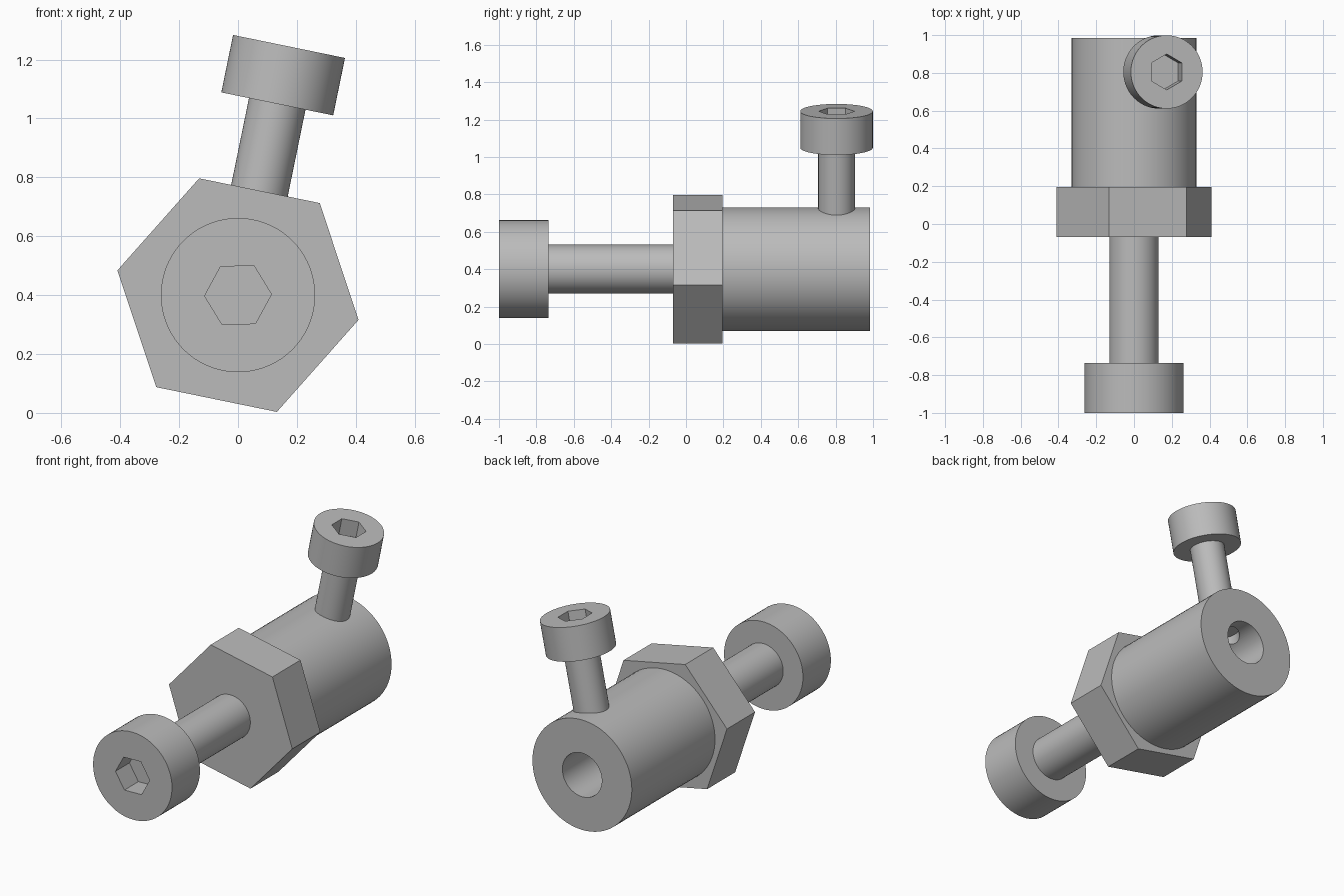
import bpy, bmesh
from math import radians, cos, sin, tau
from mathutils import Matrix

default = bpy.data.objects.get("Cube")
if default:
    bpy.data.objects.remove(default, do_unlink=True)

steel = bpy.data.materials.new("plain grey steel")
STEEL = (0.5, 0.5, 0.5, 1)
steel.diffuse_color = STEEL
steel.use_nodes = True
steel.node_tree.nodes["Principled BSDF"].inputs["Base Color"].default_value = STEEL

# Frames: local z points towards the head of each screw
TILT = 11.6
LONG = Matrix.Translation((0, 0, 0.4)) @ Matrix.Rotation(radians(90), 4, "X")
SIDE = Matrix.Translation((0, 0.805, 0.4)) @ Matrix.Rotation(radians(TILT), 4, "Y")


def turned(name, profile, frame, sides=72, angle=0):
    """Revolve a closed (radius, height) profile about the frame's z axis."""
    bm = bmesh.new()
    a = radians(angle)
    verts = [bm.verts.new((r * cos(a), r * sin(a), z)) for r, z in profile]
    edges = [bm.edges.new(p) for p in zip(verts, verts[1:])]
    bmesh.ops.spin(bm, geom=verts + edges, axis=(0, 0, 1), cent=(0, 0, 0),
                   angle=tau, steps=sides, use_merge=False)
    bmesh.ops.remove_doubles(bm, verts=bm.verts, dist=1e-5)
    bmesh.ops.dissolve_limit(bm, angle_limit=radians(0.5), verts=bm.verts, edges=bm.edges)
    bmesh.ops.recalc_face_normals(bm, faces=bm.faces)
    mesh = bpy.data.meshes.new(name)
    bm.to_mesh(mesh)
    bm.free()
    mesh.materials.append(steel)
    obj = bpy.data.objects.new(name, mesh)
    obj.matrix_world = frame
    bpy.context.collection.objects.link(obj)
    return obj


def rod(name, radius, low, high, frame, sides=72, angle=0):
    return turned(name, [(0, low), (radius, low), (radius, high), (0, high)],
                  frame, sides, angle)


def activate(obj):
    bpy.ops.object.select_all(action="DESELECT")
    obj.select_set(True)
    bpy.context.view_layer.objects.active = obj


def cut(obj, cutter):
    cutter.hide_render = True
    activate(obj)
    mod = obj.modifiers.new("cut", "BOOLEAN")
    mod.operation, mod.solver, mod.object = "DIFFERENCE", "EXACT", cutter
    bpy.ops.object.modifier_apply(modifier=mod.name)
    bpy.data.objects.remove(cutter, do_unlink=True)


def smooth(obj):
    activate(obj)
    bpy.ops.object.shade_smooth_by_angle(angle=radians(30))


def socket_screw(name, shaft_r, head_r, tip, neck, top, socket_r, frame, turn):
    """Cap screw with a hexagonal socket sunk halfway into its head."""
    screw = turned(name, [(0, tip), (shaft_r, tip), (shaft_r, neck),
                          (head_r, neck), (head_r, top), (0, top)], frame)
    cut(screw, rod("socket_cutter", socket_r, (neck + top) / 2, top + 0.1,
                   frame, 6, turn))
    smooth(screw)


# Screws
socket_screw("long_screw", 0.131, 0.262, -0.31, 0.735, 1.0, 0.1135, LONG, 1.5)
socket_screw("side_screw", 0.098, 0.194, 0.139, 0.663, 0.862, 0.095, SIDE, 30)

# Hexagonal nut
nut = rod("hex_nut", 0.418, -0.196, 0.07, LONG, 6, -TILT)

# Round sleeve with a bore and a cross hole meeting the side screw
sleeve = rod("sleeve", 0.33, -0.985, -0.19, LONG)
cut(sleeve, rod("bore_cutter", 0.131, -1.1, -0.1, LONG))
cut(sleeve, rod("cross_hole_cutter", 0.098, 0, 0.15, SIDE))
smooth(sleeve)
